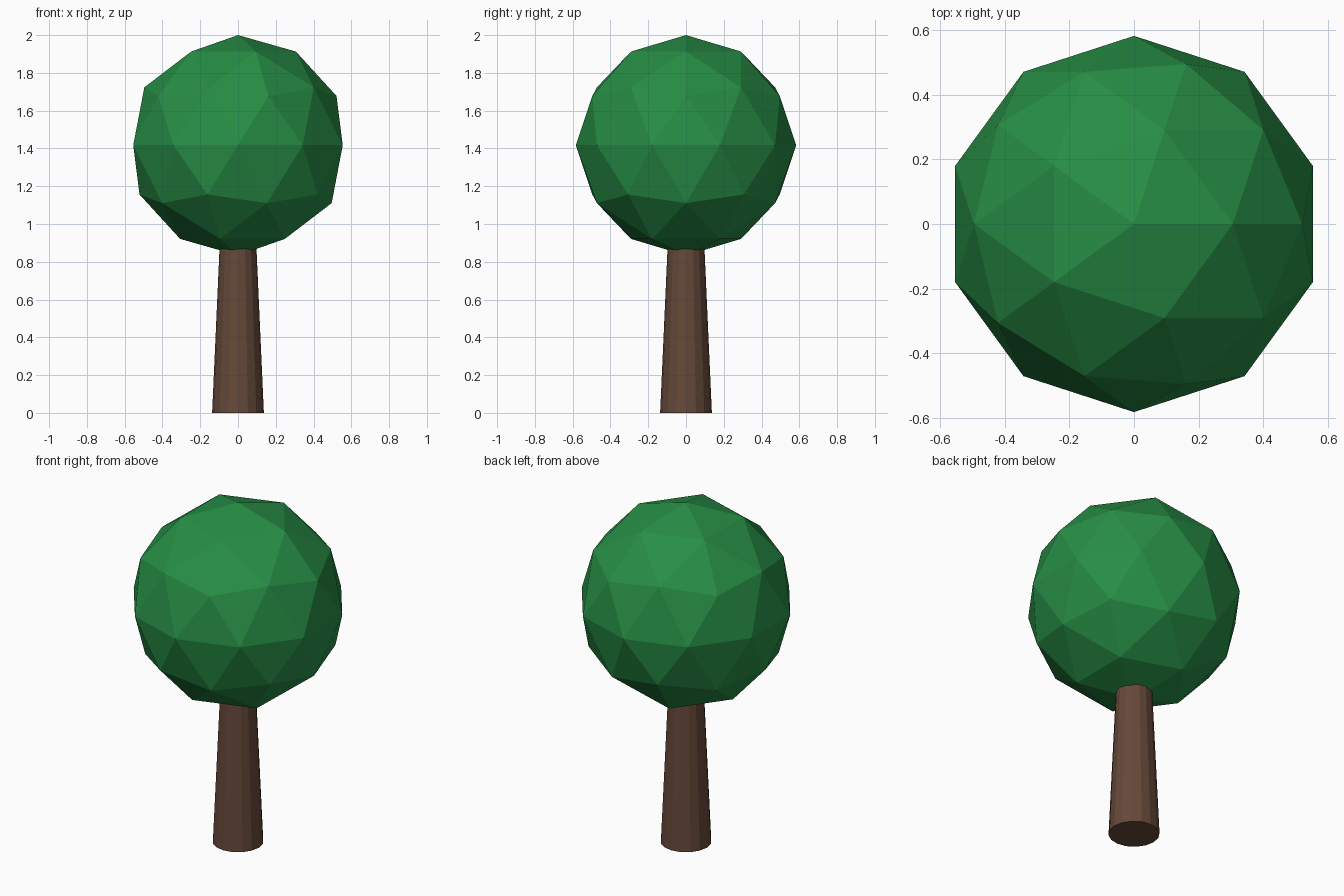
import bpy

if "Cube" in bpy.data.objects:
    bpy.data.objects.remove(bpy.data.objects["Cube"])


def paint(obj, name, color):
    mat = bpy.data.materials.new(name)
    mat.diffuse_color = color
    mat.use_nodes = True
    mat.node_tree.nodes["Principled BSDF"].inputs["Base Color"].default_value = mat.diffuse_color
    obj.data.materials.append(mat)


# Tapered trunk, its top hidden inside the crown
trunk_height = 1.0
bpy.ops.mesh.primitive_cone_add(vertices=16, radius1=0.137, radius2=0.092,
                                depth=trunk_height, location=(0, 0, trunk_height / 2))
trunk = bpy.context.object
trunk.name = "trunk"
paint(trunk, "bark", (0.13, 0.065, 0.04, 1))

# Faceted round crown
crown_radius = 0.583
bpy.ops.mesh.primitive_ico_sphere_add(subdivisions=2, radius=crown_radius,
                                      location=(0, 0, 2 - crown_radius))
crown = bpy.context.object
crown.name = "crown"
paint(crown, "leaves", (0.02, 0.27, 0.06, 1))
